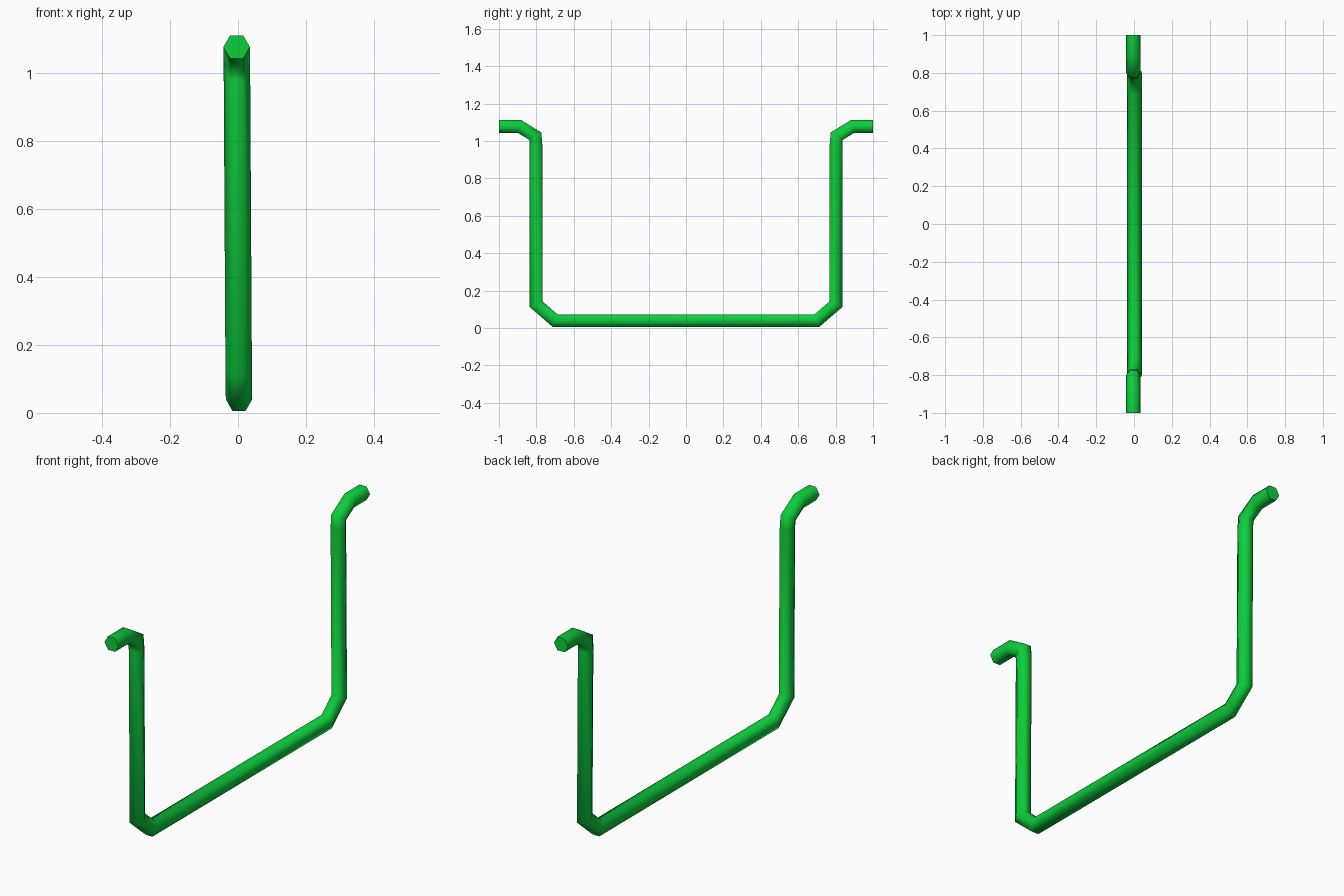
import bpy, bmesh, math
from mathutils import Vector

cube = bpy.data.objects.get("Cube")
if cube:
    bpy.data.objects.remove(cube, do_unlink=True)

# Green plastic material
green = bpy.data.materials.new("bright_green")
green.use_nodes = True
colour = (0.004, 0.62, 0.045, 1)
green.diffuse_color = colour
green.node_tree.nodes["Principled BSDF"].inputs["Base Color"].default_value = colour

RADIUS, SIDES = 0.039, 6

# Centre line: one half from hooked tip to base bar, then mirrored in y
half = [Vector(p) for p in (
    (-0.004, -1.0, 1.078), (-0.004, -0.89, 1.078), (-0.004, -0.806, 1.026),
    (-0.003, -0.802, 0.98), (0.002, -0.802, 0.128), (0.003, -0.7, 0.04))]
path = half + [Vector((p.x, -p.y, p.z)) for p in reversed(half)]


def sweep(name, points):
    """Sweep a hexagon along a path in the yz plane with mitred corners."""
    bm = bmesh.new()
    rings = []
    for i, p in enumerate(points):
        into = points[i] - points[i - 1] if i else points[1] - points[0]
        out = points[i + 1] - p if i < len(points) - 1 else into
        into, out = into.normalized(), out.normalized()
        tangent = (into + out).normalized()
        side = Vector((1, 0, 0))
        up = side.cross(tangent).normalized() / max(tangent.dot(into), 0.5)
        ring = []
        for k in range(SIDES):
            a = math.tau * k / SIDES
            ring.append(bm.verts.new(p + RADIUS * (math.cos(a) * side + math.sin(a) * up)))
        rings.append(ring)
    for a, b in zip(rings, rings[1:]):
        for k in range(SIDES):
            n = (k + 1) % SIDES
            bm.faces.new((a[k], a[n], b[n], b[k]))
    # End caps
    bm.faces.new(rings[0])
    bm.faces.new(rings[-1])
    bmesh.ops.recalc_face_normals(bm, faces=bm.faces)
    mesh = bpy.data.meshes.new(name)
    bm.to_mesh(mesh)
    bm.free()
    obj = bpy.data.objects.new(name, mesh)
    bpy.context.collection.objects.link(obj)
    mesh.materials.append(green)
    return obj


# Bent tube handle, smooth along its length with crisp end caps
handle = sweep("bent_tube_handle", path)
bpy.ops.object.select_all(action="DESELECT")
handle.select_set(True)
bpy.context.view_layer.objects.active = handle
bpy.ops.object.shade_smooth_by_angle(angle=math.radians(70))
